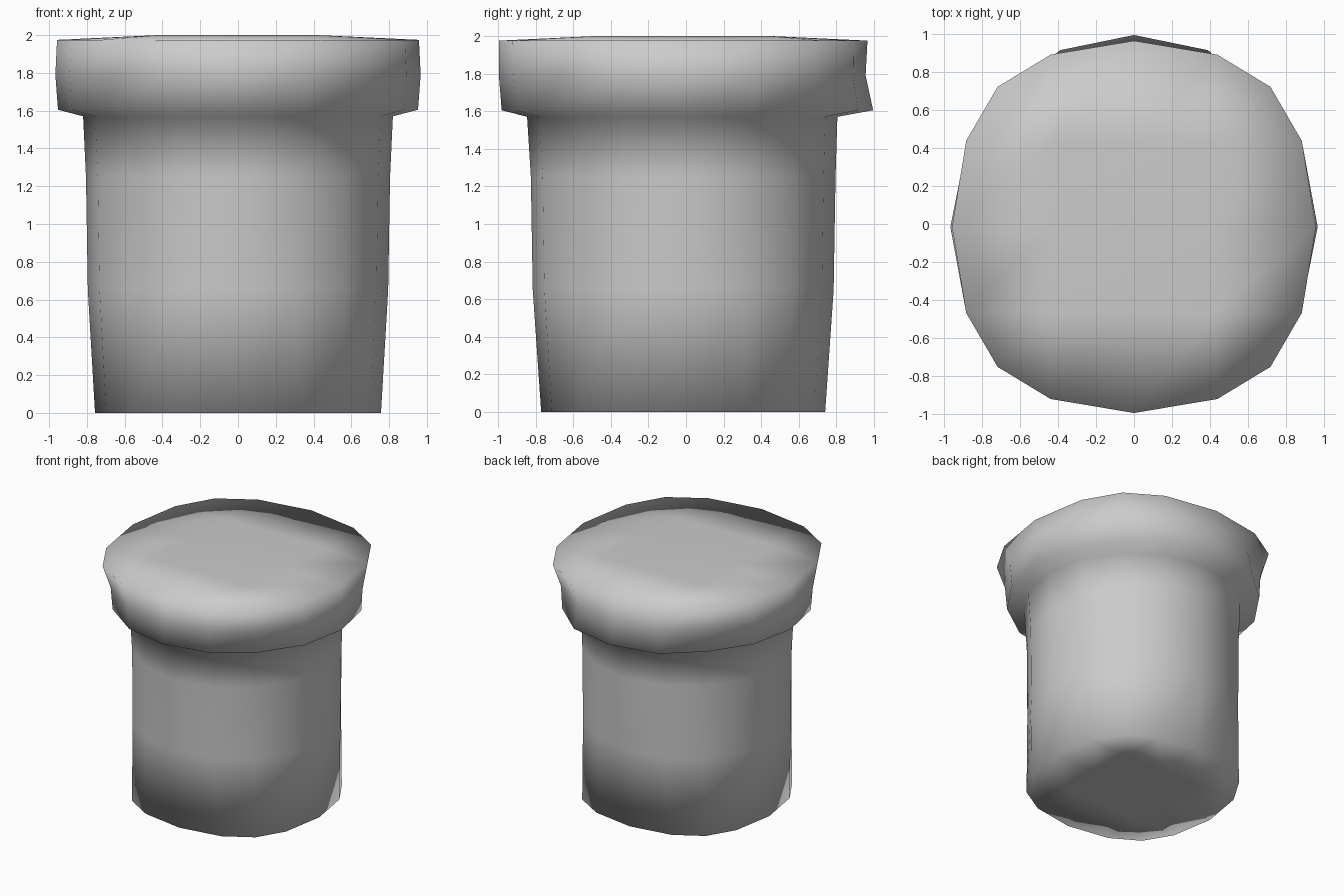
import bpy, bmesh

if "Cube" in bpy.data.objects:
    bpy.data.objects.remove(bpy.data.objects["Cube"])

# Quarter patterns of the 16-sided section on a 4x4 quad grid:
# a slightly square one and a round one, blended per ring
SQUARE = {(2, 0): (1, 0), (2, 1): (0.922, 0.463), (2, 2): (0.75, 0.752),
          (1, 2): (0.458, 0.925), (0, 2): (0, 1)}
ROUND = {(2, 0): (1, 0), (2, 1): (0.922, 0.385), (2, 2): (0.702, 0.702),
         (1, 2): (0.385, 0.922), (0, 2): (0, 1)}


def sgn(v):
    return (v > 0) - (v < 0)


def unit(i, j, k=0.0):
    a, b = abs(i), abs(j)
    if max(a, b) == 2:
        (u0, v0), (u1, v1) = SQUARE[(a, b)], ROUND[(a, b)]
        u, v = u0 + (u1 - u0) * k, v0 + (v1 - v0) * k
    else:
        u, v = 0.44 * a, 0.46 * b
    return u * sgn(i), v * sgn(j)


# Perimeter of the grid, counter-clockwise
LOOP = [(2, j) for j in range(-2, 2)] + [(i, 2) for i in range(2, -2, -1)] \
    + [(-2, j) for j in range(2, -2, -1)] + [(i, -2) for i in range(-2, 2)]

# x radius, y radius, y centre, z, roundness
PROFILE = [
    (0.757, 0.755, -0.015, 0.0, 0.0),
    (0.795, 0.80, -0.015, 0.65, 0.9),
    (0.805, 0.81, -0.015, 1.25, 1.0),
    (0.82, 0.825, -0.02, 1.57, 1.0),
    (0.953, 0.97, -0.01, 1.605, 1.0),
    (0.967, 0.98, -0.015, 1.79, 1.0),
    (0.958, 0.98, -0.015, 1.975, 0.0),
]

bm = bmesh.new()

# Body and lid walls
rings = []
for rx, ry, cy, z, k in PROFILE:
    ring = {}
    for key in LOOP:
        u, v = unit(*key, k)
        ring[key] = bm.verts.new((u * rx, cy + v * ry, z))
    rings.append(ring)
for lo, hi in zip(rings, rings[1:]):
    for a, b in zip(LOOP, LOOP[1:] + LOOP[:1]):
        bm.faces.new((lo[a], lo[b], hi[b], hi[a]))

# Small lip at the back of the lid
rings[4][(0, 2)].co.y = 0.995
for s in (-1, 1):
    rings[4][(s, 2)].co.x = 0.39 * s
    rings[4][(s, 2)].co.y = 0.915
rings[5][(0, 2)].co.y = 0.955


# Quad-grid caps, the top one slightly raised
def cap(ring, prof, z):
    rx, ry, cy = prof[:3]
    for i in (-1, 0, 1):
        for j in (-1, 0, 1):
            u, v = unit(i, j)
            ring[(i, j)] = bm.verts.new((u * rx, cy + v * ry, z))
    for i in range(-2, 2):
        for j in range(-2, 2):
            bm.faces.new([ring[k] for k in
                          ((i, j), (i + 1, j), (i + 1, j + 1), (i, j + 1))])


cap(rings[0], PROFILE[0], 0.0)
cap(rings[-1], PROFILE[-1], 2.0)

bmesh.ops.recalc_face_normals(bm, faces=bm.faces)
for f in bm.faces:
    f.smooth = True
mesh = bpy.data.meshes.new("lidded_post")
bm.to_mesh(mesh)
bm.free()
obj = bpy.data.objects.new("lidded_post", mesh)
bpy.context.collection.objects.link(obj)
